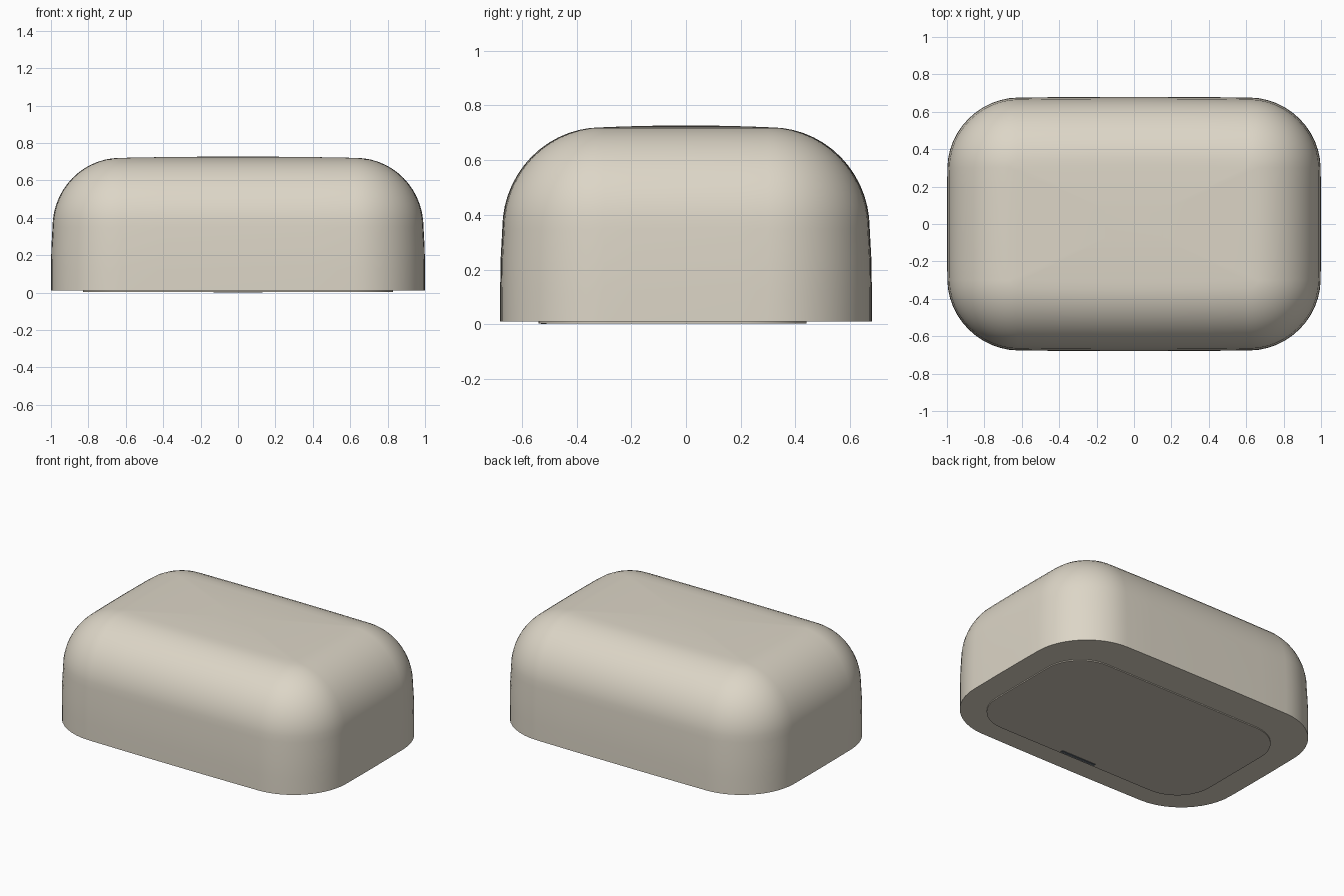
import bpy, bmesh, math

if "Cube" in bpy.data.objects:
    bpy.data.objects.remove(bpy.data.objects["Cube"])


def material(name, color):
    m = bpy.data.materials.new(name)
    m.diffuse_color = (*color, 1)
    m.use_nodes = True
    m.node_tree.nodes["Principled BSDF"].inputs["Base Color"].default_value = m.diffuse_color
    return m


def outline(hx, hy, r, bow=0.0, seg=12, side=6):
    """Rounded rectangle, counter-clockwise, with gently bowed sides."""
    pts = []
    corners = [(1, 1, 0), (-1, 1, 90), (-1, -1, 180), (1, -1, 270)]
    for sx, sy, start in corners:
        for i in range(seg + 1):
            a = math.radians(start + 90 * i / seg)
            pts.append((sx * (hx - bow - r) + r * math.cos(a),
                        sy * (hy - bow - r) + r * math.sin(a)))
        # points along the straight side that follows this corner
        horizontal = sx == sy
        x0, y0 = pts[-1]
        for i in range(1, side):
            t = i / side
            if horizontal:
                pts.append((x0 * (1 - 2 * t), y0))
            else:
                pts.append((x0, y0 * (1 - 2 * t)))
    out = []
    for x, y in pts:
        fx = max(0, 1 - (y / hy) ** 2) * bow
        fy = max(0, 1 - (x / hx) ** 2) * bow
        out.append((x * (1 + fx / hx), y * (1 + fy / hy)))
    return out


def loft(name, rings, mat, y_off=0.0):
    """Join (outline, z) rings into a closed solid."""
    bm = bmesh.new()
    loops = [[bm.verts.new((x, y + y_off, z)) for x, y in pts] for pts, z in rings]
    n = len(loops[0])
    for a, b in zip(loops, loops[1:]):
        for i in range(n):
            j = (i + 1) % n
            bm.faces.new((a[i], a[j], b[j], b[i]))
    bm.faces.new(loops[0][::-1])
    bm.faces.new(loops[-1])
    bmesh.ops.recalc_face_normals(bm, faces=bm.faces)
    me = bpy.data.meshes.new(name)
    bm.to_mesh(me)
    bm.free()
    ob = bpy.data.objects.new(name, me)
    bpy.context.collection.objects.link(ob)
    me.materials.append(mat)
    bpy.ops.object.select_all(action='DESELECT')
    ob.select_set(True)
    bpy.context.view_layer.objects.active = ob
    bpy.ops.object.shade_smooth_by_angle(angle=math.radians(35))
    return ob


shell_mat = material("warm_beige", (0.72, 0.67, 0.57))
plate_mat = material("base_beige", (0.62, 0.57, 0.48))
dark_mat = material("dark_slate", (0.12, 0.14, 0.16))

# Main shell: upright sides rolling over into a nearly flat, slightly domed top
HX, HY, R = 1.0, 0.68, 0.37
profile = [(0, 0.01), (0, 0.12), (0.002, 0.24)]
for k in range(15):
    a = math.radians(90 * k / 14)
    profile.append((0.008 + (R - 0.008) * (1 - math.cos(a)),
                    0.35 + 0.37 * math.sin(a)))
rings = [(outline(HX - t, HY - t, max(R - t, 0.02), 0.01), z) for t, z in profile]
top = rings[-1][0]
rings += [([(x * s, y * s) for x, y in top], 0.727 - 0.007 * s * s)
          for s in (0.75, 0.5, 0.25)]
loft("rounded_shell", rings, shell_mat)

# Thin inset plate underneath, set slightly towards the front
plate = outline(0.83, 0.49, 0.25)
loft("base_plate", [(plate, 0.003), (plate, 0.012)], plate_mat, -0.05)

# Small slot strip near the front edge of the base plate
strip = outline(0.13, 0.01, 0.004, seg=2, side=2)
loft("base_strip", [(strip, 0.0), (strip, 0.006)], dark_mat, -0.52)
